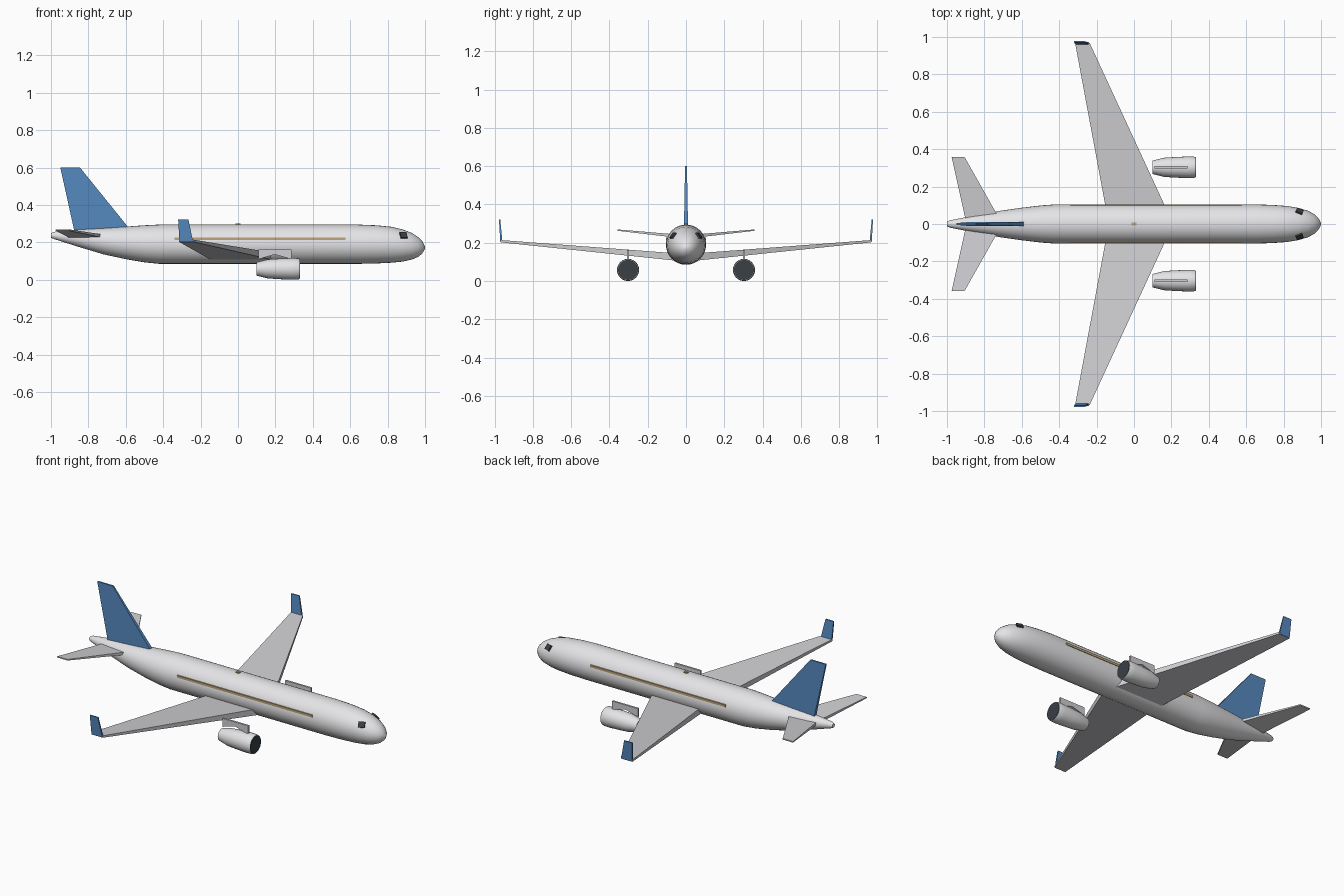
import bpy
import bmesh
import math
from mathutils import Vector, Matrix

if "Cube" in bpy.data.objects:
    bpy.data.objects.remove(bpy.data.objects["Cube"])


def material(name, r, g, b):
    m = bpy.data.materials.new(name)
    m.use_nodes = True
    m.diffuse_color = (r, g, b, 1)
    m.node_tree.nodes["Principled BSDF"].inputs["Base Color"].default_value = (r, g, b, 1)
    return m


white = material("body white", 0.80, 0.80, 0.82)
grey = material("wing grey", 0.63, 0.63, 0.66)
blue = material("tail blue", 0.09, 0.25, 0.51)
gold = material("trim gold", 0.52, 0.39, 0.19)
dark = material("dark glass", 0.04, 0.05, 0.06)


def finish(name, bm, mat, smooth=False):
    bmesh.ops.recalc_face_normals(bm, faces=bm.faces)
    mesh = bpy.data.meshes.new(name)
    bm.to_mesh(mesh)
    bm.free()
    mesh.materials.append(mat)
    ob = bpy.data.objects.new(name, mesh)
    bpy.context.collection.objects.link(ob)
    if smooth:
        bpy.ops.object.select_all(action="DESELECT")
        ob.select_set(True)
        bpy.context.view_layer.objects.active = ob
        bpy.ops.object.shade_smooth_by_angle(angle=math.radians(35))
    return ob


def loft(name, rings, mat, smooth=False):
    """Skin a list of equal-length point rings and cap both ends."""
    bm = bmesh.new()
    loops = [[bm.verts.new(p) for p in ring] for ring in rings]
    n = len(loops[0])
    for a, b in zip(loops, loops[1:]):
        for i in range(n):
            j = (i + 1) % n
            bm.faces.new((a[i], a[j], b[j], b[i]))
    bm.faces.new(loops[0])
    bm.faces.new(loops[-1])
    return finish(name, bm, mat, smooth)


def tube(name, stations, y, mat, segments=32):
    """Round body along x from (x, centre height, radius) stations."""
    turns = [2 * math.pi * i / segments for i in range(segments)]
    rings = [[(x, y + r * math.cos(t), z + r * math.sin(t)) for t in turns]
             for x, z, r in stations]
    return loft(name, rings, mat, True)


def panel_ring(aft, fore, y, z, thick, upright=False):
    """Rectangular section of a wing or fin, thick in z or in y."""
    h = thick / 2
    if upright:
        return [(aft, y - h, z), (fore, y - h, z), (fore, y + h, z), (aft, y + h, z)]
    return [(aft, y, z - h), (fore, y, z - h), (fore, y, z + h), (aft, y, z + h)]


def box(name, centre, size, mat, normal=None):
    bm = bmesh.new()
    turn = Matrix()
    if normal:
        turn = Vector(normal).to_track_quat("Z", "Y").to_matrix().to_4x4()
    place = Matrix.Translation(centre) @ turn @ Matrix.Diagonal((*size, 1))
    bmesh.ops.create_cube(bm, size=1, matrix=place)
    return finish(name, bm, mat)


# Fuselage, from tail cone to nose
tube("fuselage", [
    (-1.0, 0.237, 0.012), (-0.985, 0.237, 0.019), (-0.85, 0.222, 0.047),
    (-0.72, 0.206, 0.070), (-0.6, 0.197, 0.087), (-0.5, 0.192, 0.099),
    (-0.42, 0.190, 0.105), (0.64, 0.190, 0.105), (0.74, 0.189, 0.102),
    (0.82, 0.187, 0.096), (0.88, 0.183, 0.086), (0.93, 0.179, 0.071),
    (0.965, 0.175, 0.052), (0.985, 0.173, 0.033), (1.0, 0.171, 0.006)], 0, white)

# Tail fin
loft("tail_fin", [panel_ring(-0.875, -0.57, 0, 0.26, 0.022, True),
                  panel_ring(-0.95, -0.845, 0, 0.6, 0.010, True)], blue)

# Roof beacon
box("roof_beacon", (0, 0, 0.296), (0.026, 0.016, 0.008), gold)

for side, s in (("left", 1), ("right", -1)):
    # Wing and upturned tip
    loft(side + "_wing", [panel_ring(-0.135, 0.21, 0, 0.121, 0.040),
                          panel_ring(-0.315, -0.237, s * 0.968, 0.208, 0.012)], grey)
    loft(side + "_winglet", [panel_ring(-0.313, -0.24, s * 0.965, 0.203, 0.011, True),
                             panel_ring(-0.32, -0.265, s * 0.974, 0.322, 0.007, True)], blue)

    # Tailplane
    loft(side + "_tailplane", [panel_ring(-0.9, -0.715, s * 0.02, 0.232, 0.018),
                               panel_ring(-0.975, -0.905, s * 0.357, 0.266, 0.007)], grey)

    # Engine with fan disc and notched pylon
    y = s * 0.303
    tube(side + "_engine", [
        (0.10, 0.058, 0.036), (0.16, 0.058, 0.051), (0.22, 0.058, 0.055),
        (0.29, 0.058, 0.058), (0.32, 0.058, 0.057), (0.33, 0.058, 0.054)], y, white, 24)
    tube(side + "_engine_fan", [(0.325, 0.058, 0.052), (0.332, 0.058, 0.052)], y, dark, 24)
    outline = [(0.11, 0.11), (0.197, 0.135), (0.285, 0.11), (0.285, 0.162), (0.11, 0.162)]
    loft(side + "_pylon", [[(x, y + d, z) for x, z in outline]
                           for d in (-0.006, 0.006)], grey)

    # Cabin stripe and cockpit window
    box(side + "_cabin_stripe", (0.118, s * 0.101, 0.22), (0.915, 0.009, 0.014), gold)
    box(side + "_cockpit_window", (0.885, s * 0.068, 0.238), (0.038, 0.034, 0.009),
        dark, (0.3, s * 0.75, 0.6))
